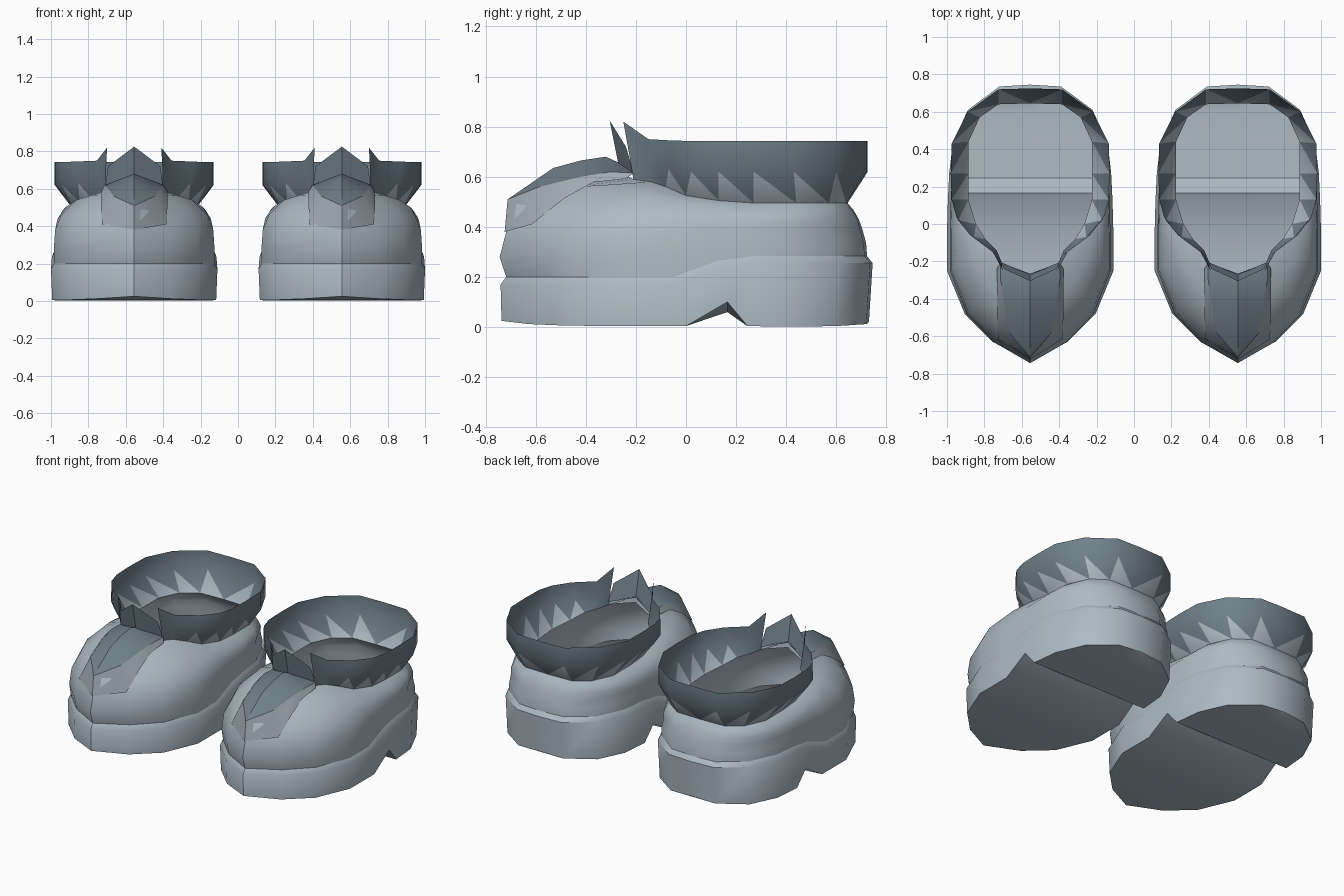
import bpy, bmesh, math

if "Cube" in bpy.data.objects:
    bpy.data.objects.remove(bpy.data.objects["Cube"])

def mat(name, rgb):
    m = bpy.data.materials.new(name)
    m.diffuse_color = (*rgb, 1)
    m.use_nodes = True
    m.node_tree.nodes["Principled BSDF"].inputs["Base Color"].default_value = m.diffuse_color
    return m

LIGHT = mat("pale_blue_grey", (0.42, 0.50, 0.56))
DARK = mat("slate_grey", (0.16, 0.215, 0.255))
MID = mat("soft_grey", (0.35, 0.41, 0.45))
MATS = [LIGHT, DARK, MID]


def build(name, strips, angle):
    """Join pairs of half rows (front to back on +x), mirror them and place one per foot.
    strip = (row_a, row_b, material); a pair of materials gives a zigzag border."""
    bm = bmesh.new()

    def face(pts, m):
        for s in (1, -1):
            vs = [bm.verts.new((s * x, y, z)) for x, y, z in pts[::s]]
            bm.faces.new(vs).material_index = m

    for a, b, m in strips:
        for i in range(len(a) - 1):
            if isinstance(m, tuple):
                face([a[i], a[i + 1], b[i]], m[0] if i > 1 else m[1])
                face([a[i + 1], b[i + 1], b[i]], m[1])
            else:
                face([a[i], a[i + 1], b[i + 1], b[i]], m)
    bmesh.ops.remove_doubles(bm, verts=bm.verts, dist=1e-4)
    me = bpy.data.meshes.new(name)
    bm.to_mesh(me)
    bm.free()
    for m in MATS:
        me.materials.append(m)
    me.polygons.foreach_set("use_smooth", [True] * len(me.polygons))
    me.set_sharp_from_angle(angle=math.radians(angle))
    for side, x in (("left", -0.555), ("right", 0.555)):
        ob = bpy.data.objects.new(f"{side}_{name}", me)
        ob.location.x = x
        bpy.context.collection.objects.link(ob)


def scaled(row, sx, front, back, z):
    return [(x * sx, y * (front if y < 0 else back), h) for (x, y), h in zip(row, z)]


def loft(rows, m):
    return [(a, b, m) for a, b in zip(rows, rows[1:])]


# Half outline of the sole, toe to heel
outline = [(0, -.74), (.2, -.63), (.35, -.48), (.445, -.25), (.445, -.05), (.44, .13),
           (.433, .27), (.415, .43), (.333, .61), (.165, .735), (0, .745)]
edge_z = [.17] * 5 + [.235] + [.255] * 5
rim_z = [.2] * 5 + [.265] + [.283] * 5

# Hollow sole with arch notch in front of the heel
bottom = scaled(outline, .985, .995, .98,
                [.025, .012, .006, .004, .004, .10, .004, .002, .004, .012, .02])
for i, y in ((4, 0), (5, .165), (6, .245)):
    bottom[i] = (bottom[i][0], y, bottom[i][2])
middle = [(0, y, .06 if i == 5 else z) for i, (x, y, z) in enumerate(bottom)]
edge = scaled(outline, 1, 1, 1, edge_z)
rim = scaled(outline, .965, .97, .97, rim_z)
build("sole", loft([middle, bottom, edge, rim], 0), 38)

# Rounded upper, rolling in to the foot opening
bulge = scaled(outline, .965, 1.005, .965, [.28] * 5 + [.32] + [.335] * 5)
waist = scaled(outline, .95, .97, .945, [.38] * 5 + [.39] * 6)
shoulder = [(0, -.705, .5), (.17, -.56, .455), (.3, -.42, .47), (.39, -.22, .46),
            (.41, -.04, .44), (.41, .13, .43), (.41, .27, .43), (.39, .43, .43),
            (.315, .58, .43), (.163, .685, .43), (0, .69, .43)]
crown = [(0, -.52, .57), (.12, -.45, .56), (.22, -.33, .567), (.31, -.17, .54),
         (.37, -.02, .5), (.385, .13, .48), (.375, .27, .47), (.365, .44, .47),
         (.295, .575, .47), (.163, .66, .468), (0, .668, .468)]
opening = [(0, -.265, .62), (.15, -.21, .59), (.18, -.14, .58), (.24, -.08, .56),
           (.29, 0, .525), (.33, .13, .505), (.33, .27, .495), (.33, .44, .495),
           (.27, .57, .495), (.17, .64, .495), (0, .645, .495)]
build("upper", loft([rim, bulge, waist, shoulder, crown, opening], 0), 45)

# Ridged tongue and the grey panel around it
ridge = [(0, -.712, .51), (0, -.53, .635), (0, -.42, .665), (0, -.32, .68), (0, -.265, .655)]
border = [(0, -.712, .51), (.11, -.585, .56), (.14, -.42, .6), (.158, -.3, .62),
          (.16, -.21, .615)]
panel = [(0, -.724, .38), (.172, -.616, .41), (.178, -.485, .515), (.178, -.37, .578),
         (.178, -.24, .592)]
build("tongue", [(border, ridge, 1)], 25)
build("toe_panel", [(panel, border, 2)], 45)

# Flared ankle collar with zigzag border and pointed front flaps
flare = [(.152, -.225, .68), (.18, -.16, .66), (.3, -.07, .63), (.385, .02, .62),
         (.42, .13, .62), (.425, .27, .62), (.42, .43, .62), (.335, .6, .62),
         (.17, .72, .62), (0, .725, .62)]
lip = [(.145, -.25, .82), (.2, -.15, .75), (.32, -.06, .745), (.395, .04, .742)]
lip += [(x, y, .743) for x, y, z in flare[4:]]
build("collar", [(opening[1:], flare, (0, 1)), (flare, lip, 1)], 55)

# Pointed tab standing at the top of the tongue
build("tongue_tab", [([(0, -.27, .65), (.155, -.205, .605)],
                      [(0, -.305, .825), (.14, -.24, .72)], 1)], 20)
